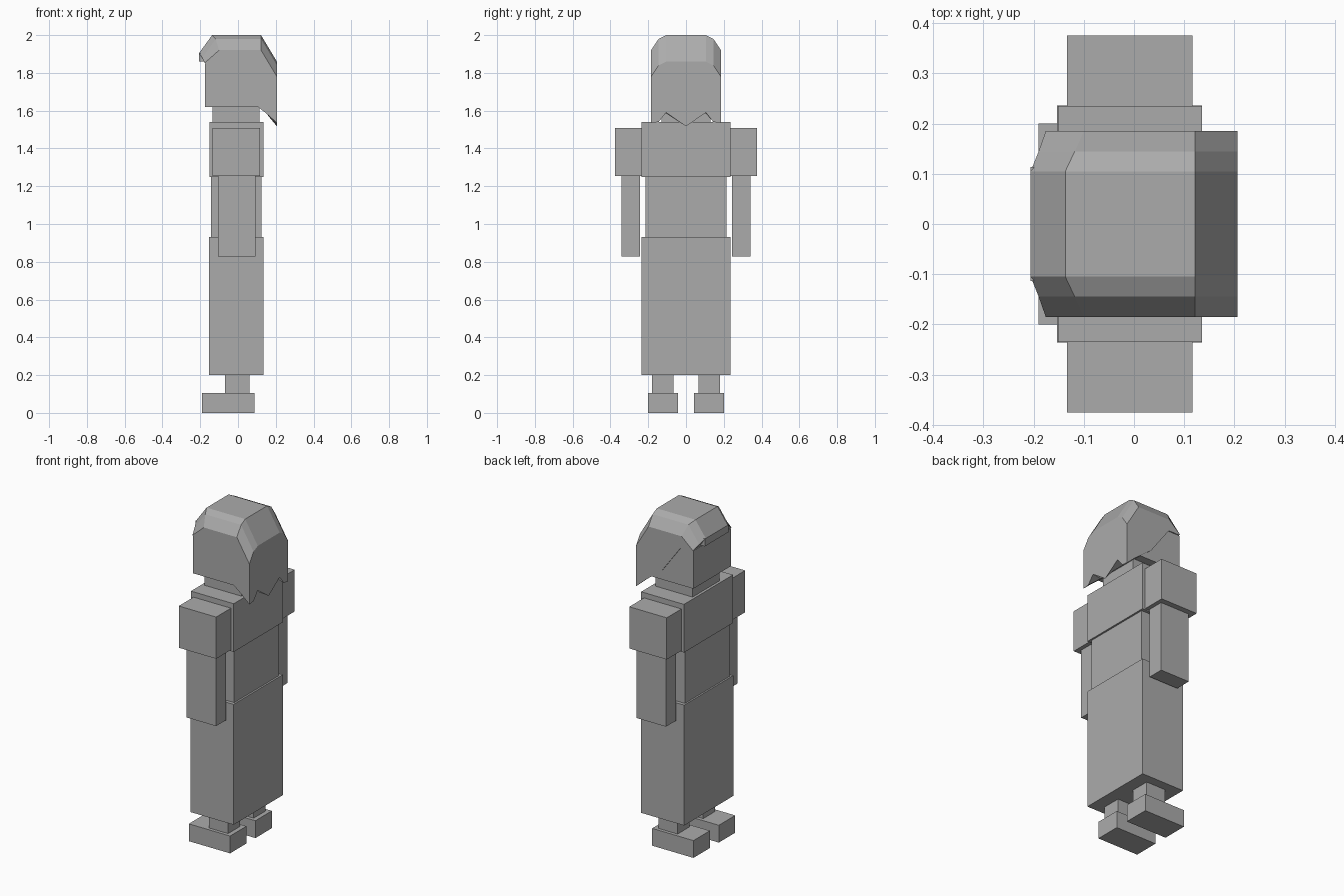
import bpy
import bmesh

cube = bpy.data.objects.get("Cube")
if cube:
    bpy.data.objects.remove(cube, do_unlink=True)

grey = bpy.data.materials.new("mid_grey")
grey.use_nodes = True
colour = (0.41, 0.41, 0.41, 1.0)
grey.diffuse_color = colour
grey.node_tree.nodes["Principled BSDF"].inputs["Base Color"].default_value = colour


def finish(name, bm):
    bmesh.ops.recalc_face_normals(bm, faces=bm.faces)
    mesh = bpy.data.meshes.new(name)
    bm.to_mesh(mesh)
    bm.free()
    mesh.materials.append(grey)
    obj = bpy.data.objects.new(name, mesh)
    bpy.context.collection.objects.link(obj)
    return obj


def box(name, xs, ys, zs):
    """Box given by its extent along each axis."""
    bm = bmesh.new()
    bmesh.ops.create_cube(bm, size=1)
    for v in bm.verts:
        for axis, (low, high) in enumerate((xs, ys, zs)):
            v.co[axis] = high if v.co[axis] > 0 else low
    return finish(name, bm)


def centred(name, xs, half_width, zs):
    return box(name, xs, (-half_width, half_width), zs)


def pair(name, xs, ys, zs):
    """The same box on both sides of the body, which faces -x."""
    box("right_" + name, xs, ys, zs)
    box("left_" + name, xs, (-ys[1], -ys[0]), zs)


# Body
centred("skirt", (-0.153, 0.136), 0.236, (0.2, 0.93))
centred("waist", (-0.143, 0.125), 0.215, (0.93, 1.248))
centred("chest", (-0.151, 0.136), 0.235, (1.248, 1.54))
centred("neck", (-0.135, 0.115), 0.13, (1.54, 1.62))
centred("head", (-0.175, 0.15), 0.179, (1.62, 1.85))

# Arms and legs
pair("shoulder", (-0.134, 0.117), (0.235, 0.376), (1.255, 1.508))
pair("forearm", (-0.105, 0.092), (0.244, 0.342), (0.827, 1.255))
pair("ankle", (-0.07, 0.06), (0.065, 0.18), (0.105, 0.2))
pair("foot", (-0.19, 0.087), (0.043, 0.2), (0, 0.105))

# Hair: side outlines joined across the width
# Each row: y, rim x, rim z, crown front x, crown z, back hem z
rows = [
    (0.185, -0.176, 1.853, -0.1, 1.92, 1.535),
    (0.145, -0.19, 1.88, -0.118, 1.98, 1.54),
    (0.105, -0.206, 1.905, -0.137, 2.0, 1.59),
    (0, -0.206, 1.905, -0.137, 2.0, 1.517),
]
rows += [(-r[0],) + r[1:] for r in reversed(rows[:-1])]
bm = bmesh.new()
rings = []
for y, rim_x, rim_z, crown_x, crown_z, hem in rows:
    outline = [(rim_x, rim_z), (crown_x, crown_z), (0.122, crown_z),
               (0.206, crown_z - 0.14), (0.206, hem), (0.15, 1.585),
               (0.03, 1.68), (-0.095, 1.85), (-0.17, 1.85)]
    rings.append([bm.verts.new((x, y, z)) for x, z in outline])
for a, b in zip(rings, rings[1:]):
    for i in range(len(a)):
        j = (i + 1) % len(a)
        bm.faces.new((a[i], a[j], b[j], b[i]))
bm.faces.new(rings[0])
bm.faces.new(rings[-1])
finish("hair", bm)

# Fringe over the forehead
centred("fringe", (-0.206, -0.17), 0.114, (1.86, 1.905))
